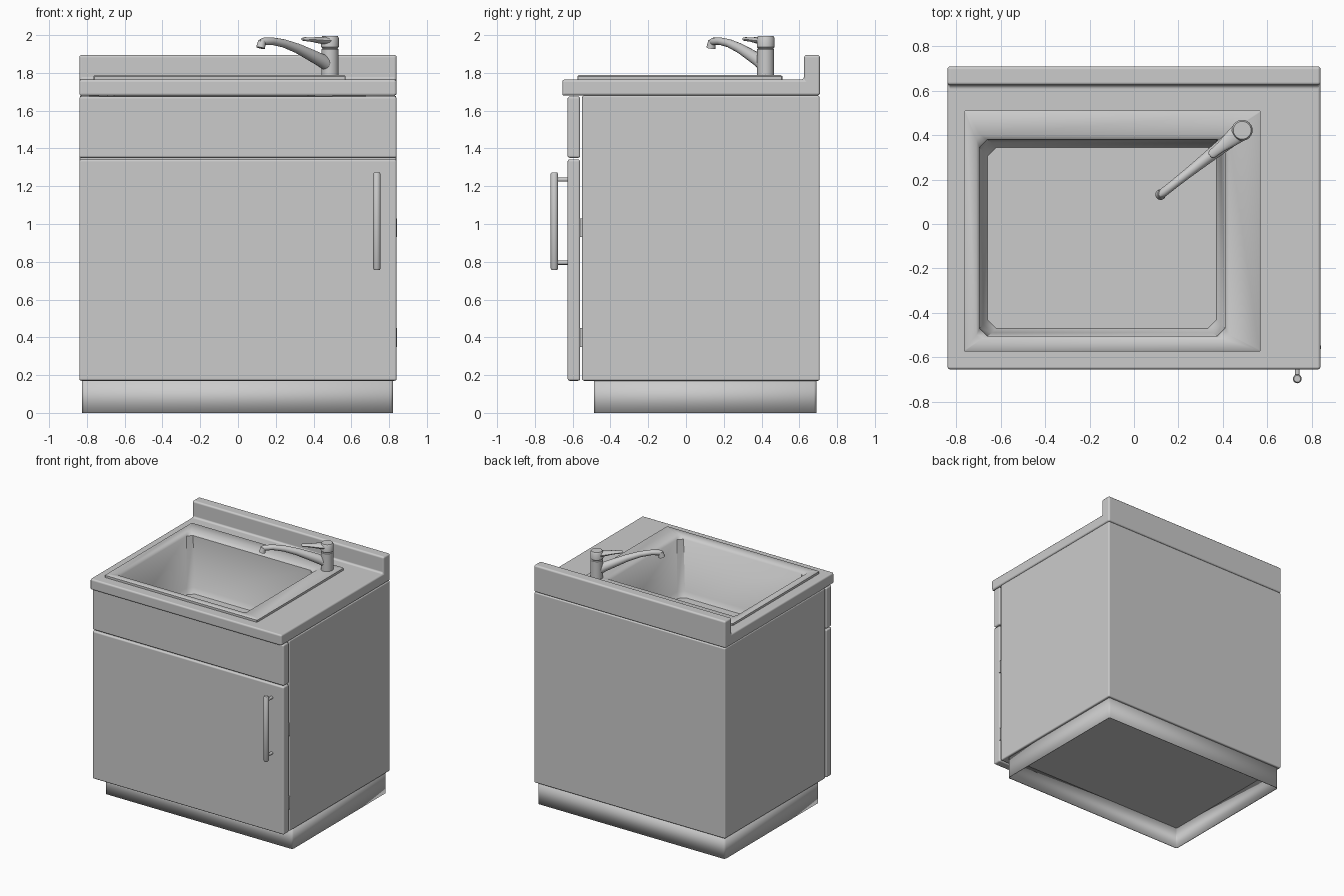
import bpy, bmesh, math
from mathutils import Vector

if "Cube" in bpy.data.objects:
    bpy.data.objects.remove(bpy.data.objects["Cube"], do_unlink=True)

grey = bpy.data.materials.new("plain_grey")
grey.use_nodes = True
COLOR = (0.6, 0.6, 0.6, 1)
grey.diffuse_color = COLOR
grey.node_tree.nodes["Principled BSDF"].inputs["Base Color"].default_value = COLOR


def finish(name, bm, bevel=0, segments=3):
    """Turn a bmesh into a shaded object with an optional rounded edge."""
    bmesh.ops.recalc_face_normals(bm, faces=bm.faces)
    mesh = bpy.data.meshes.new(name)
    bm.to_mesh(mesh)
    bm.free()
    mesh.materials.append(grey)
    ob = bpy.data.objects.new(name, mesh)
    bpy.context.collection.objects.link(ob)
    bpy.ops.object.select_all(action="DESELECT")
    ob.select_set(True)
    bpy.context.view_layer.objects.active = ob
    bpy.ops.object.shade_smooth_by_angle(angle=math.radians(40))
    if bevel:
        mod = ob.modifiers.new("rounding", "BEVEL")
        mod.width, mod.segments = bevel, segments
        mod.limit_method = "ANGLE"
        mod.harden_normals = True
    return ob


def box(name, x0, x1, y0, y1, z0, z1, bevel=0):
    bm = bmesh.new()
    bmesh.ops.create_cube(bm, size=1)
    for v in bm.verts:
        v.co = (x1 if v.co.x > 0 else x0, y1 if v.co.y > 0 else y0, z1 if v.co.z > 0 else z0)
    return finish(name, bm, bevel)


def loft(name, rings, cap_start=True, cap_end=True, bevel=0):
    """Skin a list of point rings that all have the same number of points."""
    bm = bmesh.new()
    loops = [[bm.verts.new(p) for p in ring] for ring in rings]
    n = len(loops[0])
    for a, b in zip(loops, loops[1:]):
        for i in range(n):
            j = (i + 1) % n
            bm.faces.new((a[i], a[j], b[j], b[i]))
    if cap_start:
        bm.faces.new(loops[0])
    if cap_end:
        bm.faces.new(loops[-1])
    return finish(name, bm, bevel)


def rect_ring(x0, x1, y0, y1, z, c):
    """Rectangle with corners cut by c."""
    return [(x0 + c, y0, z), (x1 - c, y0, z), (x1, y0 + c, z), (x1, y1 - c, z),
            (x1 - c, y1, z), (x0 + c, y1, z), (x0, y1 - c, z), (x0, y0 + c, z)]


def tube(name, path, radii, sides=16, flat=1.0):
    """Round or flattened tube along a path."""
    pts = [Vector(p) for p in path]
    rings = []
    for i, p in enumerate(pts):
        d = (pts[min(i + 1, len(pts) - 1)] - pts[max(i - 1, 0)]).normalized()
        ref = Vector((0, 0, 1)) if abs(d.z) < 0.9 else Vector((1, 0, 0))
        side = d.cross(ref).normalized()
        up = side.cross(d)
        angles = [2 * math.pi * k / sides for k in range(sides)]
        rings.append([p + (side * math.cos(a) + up * math.sin(a) * flat) * radii[i] for a in angles])
    return loft(name, rings)


# Cabinet body, drawer front and door
cabinet = box("cabinet_body", -0.838, 0.838, -0.55, 0.708, 0.17, 1.68, 0.01)
box("drawer_front", -0.84, 0.84, -0.627, -0.56, 1.35, 1.675, 0.012)
box("door", -0.84, 0.84, -0.627, -0.56, 0.17, 1.342, 0.012)

# Hinges in the gap behind the door
for n, z in enumerate((0.4, 0.98)):
    box(f"hinge_{n + 1}", 0.79, 0.841, -0.562, -0.548, z - 0.05, z + 0.05)

# Hollow plinth, open underneath
plinth = loft("plinth", [rect_ring(-0.825, 0.82, -0.487, 0.69, z, 0.012) for z in (0, 0.172)],
              False, False)
wall = plinth.modifiers.new("wall", "SOLIDIFY")
wall.thickness, wall.offset = 0.006, -1

# Countertop with upstand, extruded from one profile
profile = [(-0.655, 1.68), (-0.655, 1.765), (0.625, 1.765), (0.625, 1.895), (0.71, 1.895), (0.71, 1.68)]
counter = loft("countertop", [[(x, y, z) for y, z in profile] for x in (-0.84, 0.84)])

# Opening for the basin
cutter = box("basin_cutter", -0.735, 0.5, -0.545, 0.45, 1.25, 1.85)
cutter.hide_render = True
cutter.hide_viewport = True
cutter.display_type = "WIRE"
for ob in (cabinet, counter):
    cut = ob.modifiers.new("opening", "BOOLEAN")
    cut.object, cut.operation, cut.solver = cutter, "DIFFERENCE", "EXACT"
rounding = counter.modifiers.new("rounding", "BEVEL")
rounding.width, rounding.segments, rounding.limit_method = 0.014, 3, "ANGLE"
rounding.harden_normals = True

# Basin: raised rim, sloping lip, tapered walls and floor
loft("basin", [
    rect_ring(-0.765, 0.57, -0.575, 0.51, 1.764, 0.004),
    rect_ring(-0.765, 0.57, -0.575, 0.51, 1.782, 0.004),
    rect_ring(-0.758, 0.563, -0.568, 0.503, 1.788, 0.004),
    rect_ring(-0.71, 0.43, -0.52, 0.40, 1.782, 0.02),
    rect_ring(-0.695, 0.41, -0.505, 0.38, 1.76, 0.035),
    rect_ring(-0.68, 0.392, -0.49, 0.365, 1.36, 0.04),
    rect_ring(-0.66, 0.372, -0.47, 0.345, 1.32, 0.04),
], cap_start=False)

# Door handle
HX, HY = 0.735, -0.697
tube("handle_bar", [(HX, HY, z) for z in (0.757, 0.765, 1.265, 1.273)], (0.015, 0.02, 0.02, 0.015))
for n, z in enumerate((0.795, 1.235)):
    tube(f"handle_post_{n + 1}", [(HX, HY, z), (HX, -0.62, z)], (0.011, 0.011), 12)

# Mixer tap: distances run from the column toward the basin
BASE = Vector((0.487, 0.422, 0))
REACH = Vector((-0.785, -0.62, 0))


def along(points):
    return [BASE + REACH * d + Vector((0, 0, z)) for d, z in points]


tube("tap_column", along([(0, 1.78), (0, 1.925), (0, 1.932)]), (0.045, 0.045, 0.038), 24)
tube("tap_head", along([(0, 1.93), (0, 1.937), (0, 1.985), (0, 1.996)]), (0.04, 0.047, 0.047, 0.04), 24)
tube("tap_spout", along([(0, 1.835), (0.06, 1.867), (0.13, 1.895), (0.22, 1.93), (0.31, 1.956),
                         (0.39, 1.968), (0.45, 1.966), (0.475, 1.96)]),
     (0.036, 0.035, 0.031, 0.026, 0.022, 0.02, 0.02, 0.014))
tube("tap_nozzle", along([(0.458, 1.97), (0.468, 1.932)]), (0.02, 0.024))
tube("tap_lever", along([(0, 1.97), (0.06, 1.972), (0.12, 1.976), (0.175, 1.979), (0.185, 1.98)]),
     (0.045, 0.036, 0.024, 0.02, 0.012), flat=0.5)
